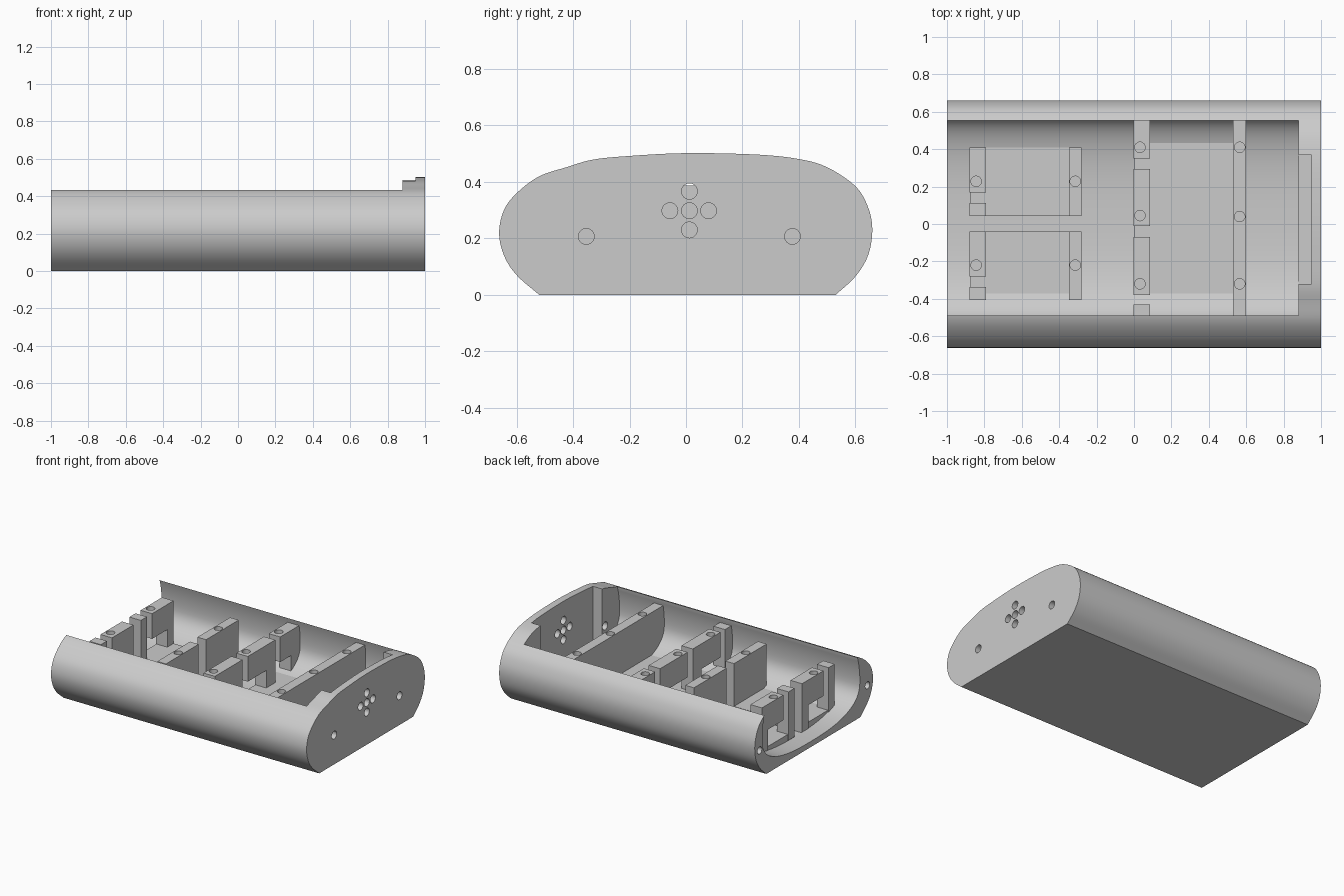
import bpy, bmesh, math
from mathutils import Vector

if "Cube" in bpy.data.objects:
    bpy.data.objects.remove(bpy.data.objects["Cube"], do_unlink=True)

grey = bpy.data.materials.new("light_grey")
grey.use_nodes = True
colour = (0.6, 0.6, 0.6, 1)
grey.diffuse_color = colour
grey.node_tree.nodes["Principled BSDF"].inputs["Base Color"].default_value = colour


def prism(name, profile, x0, x1):
    """Extrude a closed (y, z) profile along x."""
    bm = bmesh.new()
    face = bm.faces.new([bm.verts.new((x0, y, z)) for y, z in profile])
    ext = bmesh.ops.extrude_face_region(bm, geom=[face])
    moved = [v for v in ext["geom"] if isinstance(v, bmesh.types.BMVert)]
    bmesh.ops.translate(bm, verts=moved, vec=(x1 - x0, 0, 0))
    bmesh.ops.recalc_face_normals(bm, faces=bm.faces)
    mesh = bpy.data.meshes.new(name)
    bm.to_mesh(mesh)
    bm.free()
    mesh.materials.append(grey)
    ob = bpy.data.objects.new(name, mesh)
    bpy.context.collection.objects.link(ob)
    return ob


def box(name, x0, x1, y0, y1, z0, z1):
    return prism(name, [(y0, z0), (y1, z0), (y1, z1), (y0, z1)], x0, x1)


def circle(y, z, r):
    return [(y + r * math.cos(math.tau * i / 24), z + r * math.sin(math.tau * i / 24)) for i in range(24)]


def upright_hole(x, y, top, depth):
    bpy.ops.mesh.primitive_cylinder_add(vertices=24, radius=0.028, depth=2 * depth, location=(x, y, top))
    return bpy.context.object


def select(ob):
    bpy.ops.object.select_all(action='DESELECT')
    ob.select_set(True)
    bpy.context.view_layer.objects.active = ob


def cut(ob, cutters):
    for c in cutters:
        c.hide_render = True
        mod = ob.modifiers.new("cut", 'BOOLEAN')
        mod.operation, mod.solver, mod.object = 'DIFFERENCE', 'EXACT', c
        select(ob)
        bpy.ops.object.modifier_apply(modifier=mod.name)
        bpy.data.objects.remove(c, do_unlink=True)


def smooth_path(pts, steps=5):
    """Catmull-Rom curve through the points, ends included."""
    p = [Vector(q) for q in pts]
    p = [2 * p[0] - p[1]] + p + [2 * p[-1] - p[-2]]
    out = []
    for a, b, c, d in zip(p, p[1:], p[2:], p[3:]):
        for i in range(steps):
            t = i / steps
            out.append(0.5 * (2 * b + (c - a) * t + (2 * a - 5 * b + 4 * c - d) * t ** 2
                              + (3 * b - a - 3 * c + d) * t ** 3))
    return [tuple(v) for v in out] + [tuple(pts[-1])]


# Outer shell: flat bottom, rounded sides, gently domed top
outline = [(0.53, 0), (0.6, 0.065), (0.645, 0.14), (0.66, 0.23), (0.645, 0.31), (0.6, 0.385),
           (0.5, 0.452), (0.4, 0.481), (0.25, 0.497), (0, 0.502), (-0.2, 0.492), (-0.33, 0.479),
           (-0.42, 0.453), (-0.52, 0.42), (-0.6, 0.36), (-0.645, 0.3), (-0.662, 0.22),
           (-0.645, 0.14), (-0.6, 0.07), (-0.52, 0)]
shell = prism("shell", smooth_path(outline), -1, 1)

# Cavity: rounded trough whose sides lean in towards the top opening
MID, HALF, MOUTH, CENTRE_Z, DROP, POWER = 0.03, 0.545, 0.52, 0.26, 0.22, 2.6
trough = []
for i in range(41):
    a = math.pi * i / 40
    c, s = math.cos(a), math.sin(a)
    trough.append((MID - HALF * math.copysign(abs(c) ** (2 / POWER), c),
                   CENTRE_Z - DROP * abs(s) ** (2 / POWER)))
lean = [(MOUTH + (HALF - MOUTH) * (1 - (i / 6) ** 2), CENTRE_Z + 0.17 * i / 6) for i in range(1, 7)]
lean.append((MOUTH, 0.8))
trough += [(MID + w, z) for w, z in lean] + [(MID - w, z) for w, z in reversed(lean)]
cutters = [prism("cavity", trough, -1.2, 0.88),
           box("end_recess", 0.86, 0.95, -0.32, 0.37, 0.075, 0.8)]

# Holes through the end wall, and screw holes in the open rim
for y, z in [(0.012, 0.298), (0.012, 0.367), (0.012, 0.23), (-0.057, 0.298), (0.08, 0.298),
             (-0.353, 0.207), (0.377, 0.207)]:
    cutters.append(prism("end_hole", circle(y, z, 0.028), 0.84, 1.1))
for y in (-0.6, 0.605):
    cutters.append(prism("rim_hole", circle(y, 0.195, 0.025), -1.1, -0.75))
cut(shell, cutters)
select(shell)
bpy.ops.object.shade_smooth_by_angle(angle=math.radians(25))

TOP, BASE, PAD = 0.388, 0.045, 0.086


def notched_block(name, x0, x1, y0, y1, leg, hole_y):
    """Support with a leg on its left end and an opening under the rest."""
    under = 0.21
    ob = prism(name, [(y1, BASE), (y1, TOP), (y0, TOP), (y0, under), (y1 - leg, under), (y1 - leg, BASE)], x0, x1)
    cut(ob, [upright_hole(x0 + 0.036, hole_y, TOP, 0.12)])


# Large bay: floor pad, long rib and a split rib with wire gaps
box("large_bay_pad", 0.0, 0.55, -0.38, 0.44, 0.03, PAD)
rib = box("long_rib", 0.53, 0.6, -0.525, 0.57, BASE, TOP)
cut(rib, [upright_hole(0.565, y, TOP, 0.12) for y in (-0.32, 0.04, 0.41)])
notched_block("split_rib_left", -0.004, 0.085, 0.35, 0.57, 0.1, 0.41)
notched_block("split_rib_middle", -0.004, 0.085, -0.012, 0.295, 0.1, 0.045)
notched_block("split_rib_right", -0.004, 0.085, -0.38, -0.07, 0.1, -0.32)
box("split_rib_post", -0.004, 0.085, -0.525, -0.43, BASE, TOP)

# Two small bays: pad, solid stop, notched stop and post
for side, y0, hole_y in (("left", 0.043, 0.228), ("right", -0.405, -0.22)):
    y1 = y0 + 0.365
    box(side + "_bay_pad", -0.875, -0.3, y0, y1, 0.03, PAD)
    stop = box(side + "_bay_stop", -0.348, -0.28, y0, y1, BASE, TOP)
    cut(stop, [upright_hole(-0.314, hole_y, TOP, 0.12)])
    notched_block(side + "_bay_notched_stop", -0.88, -0.79, y0 + 0.125, y1, 0.07, hole_y)
    box(side + "_bay_post", -0.88, -0.79, y0, y0 + 0.068, BASE, TOP)
